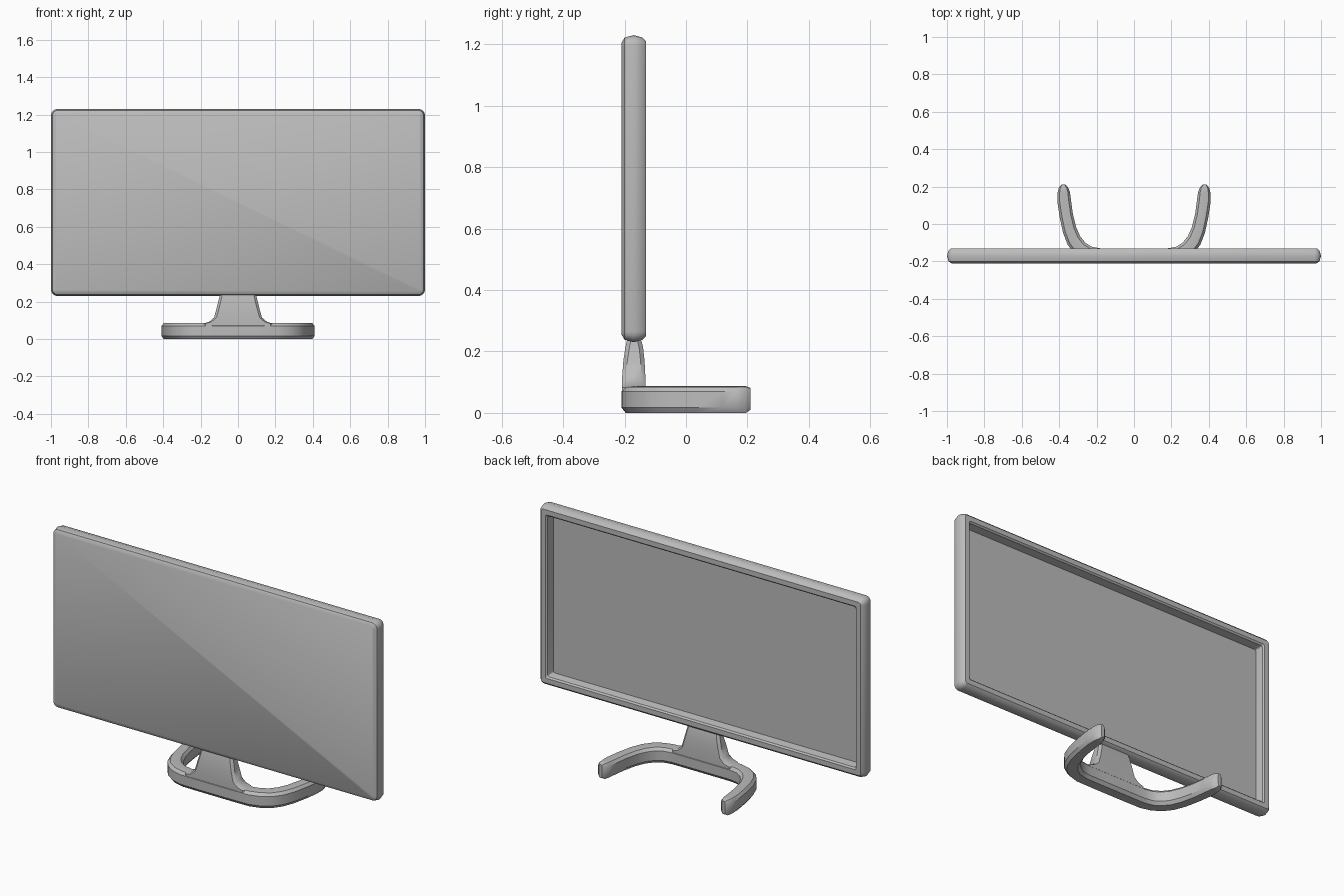
import bpy, bmesh, math

if "Cube" in bpy.data.objects:
    bpy.data.objects.remove(bpy.data.objects["Cube"])

grey = bpy.data.materials.new("plain grey")
grey.diffuse_color = (0.5, 0.5, 0.5, 1)
grey.use_nodes = True
grey.node_tree.nodes["Principled BSDF"].inputs["Base Color"].default_value = grey.diffuse_color


def loft(name, rings, angle=35):
    """Skin a list of equal-length closed rings and cap both ends."""
    bm = bmesh.new()
    loops = [[bm.verts.new(p) for p in ring] for ring in rings]
    n = len(loops[0])
    for a, b in zip(loops, loops[1:]):
        for i in range(n):
            j = (i + 1) % n
            bm.faces.new((a[i], a[j], b[j], b[i]))
    bm.faces.new(loops[0])
    bm.faces.new(loops[-1])
    bmesh.ops.recalc_face_normals(bm, faces=bm.faces)
    mesh = bpy.data.meshes.new(name)
    bm.to_mesh(mesh)
    bm.free()
    mesh.materials.append(grey)
    obj = bpy.data.objects.new(name, mesh)
    bpy.context.collection.objects.link(obj)
    bpy.ops.object.select_all(action='DESELECT')
    obj.select_set(True)
    bpy.context.view_layer.objects.active = obj
    bpy.ops.object.shade_smooth_by_angle(angle=math.radians(angle))
    return obj


def screen_ring(inset, y, steps=4):
    """Rounded rectangle outline of the screen, inset from its edge."""
    r = max(0.035 - inset, 0.01)
    hx, hz = 1.0 - inset - r, 0.5 - inset - r
    ring = []
    for k, (sx, sz) in enumerate(((1, 1), (-1, 1), (-1, -1), (1, -1))):
        for s in range(steps + 1):
            a = math.pi / 2 * (k + s / steps)
            ring.append((sx * hx + r * math.cos(a), y,
                         0.73 + sz * hz + r * math.sin(a)))
    return ring


# Screen: rounded rim, raised border and recessed back panel
loft("screen", [screen_ring(i, y) for i, y in (
    (0.025, -0.21), (0.008, -0.2), (0.0, -0.17), (0.008, -0.142),
    (0.02, -0.13), (0.047, -0.13), (0.055, -0.138), (0.062, -0.18))])

# Stem: chamfered sections (height, half width, front y, back y)
stem = []
for z, w, y0, y1 in ((0.06, 0.19, -0.208, -0.132), (0.083, 0.185, -0.208, -0.132),
                     (0.092, 0.155, -0.208, -0.132), (0.115, 0.128, -0.208, -0.132),
                     (0.17, 0.113, -0.204, -0.135), (0.215, 0.102, -0.197, -0.14),
                     (0.245, 0.095, -0.19, -0.148)):
    c = 0.013
    stem.append([(w, y0 + c, z), (w, y1 - c, z), (w - c, y1, z), (c - w, y1, z),
                 (-w, y1 - c, z), (-w, y0 + c, z), (c - w, y0, z), (w - c, y0, z)])
loft("stem", stem)

# Foot: U-shaped bar, outer and inner edge points of the right half
half = [((0.10, -0.21), (0.10, -0.13)), ((0.21, -0.208), (0.18, -0.13)),
        ((0.27, -0.19), (0.225, -0.122)), ((0.32, -0.157), (0.26, -0.1)),
        ((0.355, -0.11), (0.288, -0.065)), ((0.38, -0.045), (0.31, -0.015)),
        ((0.398, 0.04), (0.327, 0.055)), ((0.41, 0.12), (0.337, 0.13)),
        ((0.409, 0.165), (0.343, 0.172)), ((0.402, 0.195), (0.352, 0.195)),
        ((0.387, 0.21), (0.367, 0.21))]
path = [((-o[0], o[1]), (-i[0], i[1])) for o, i in reversed(half)] + half
section = ((0, 0.2), (0, 0.8), (0.17, 0.97), (0.5, 1), (0.83, 0.97),
           (1, 0.8), (1, 0.2), (0.83, 0.0), (0.17, 0.0))
foot = []
for n, (o, i) in enumerate(path):
    tip = 0.006 if n in (0, len(path) - 1) else 0.0
    z0, z1 = 0.004 + tip - 0.004 * (tip == 0), 0.087 - tip
    foot.append([(o[0] + (i[0] - o[0]) * t, o[1] + (i[1] - o[1]) * t,
                  z0 + (z1 - z0) * h) for t, h in section])
loft("foot", foot)
